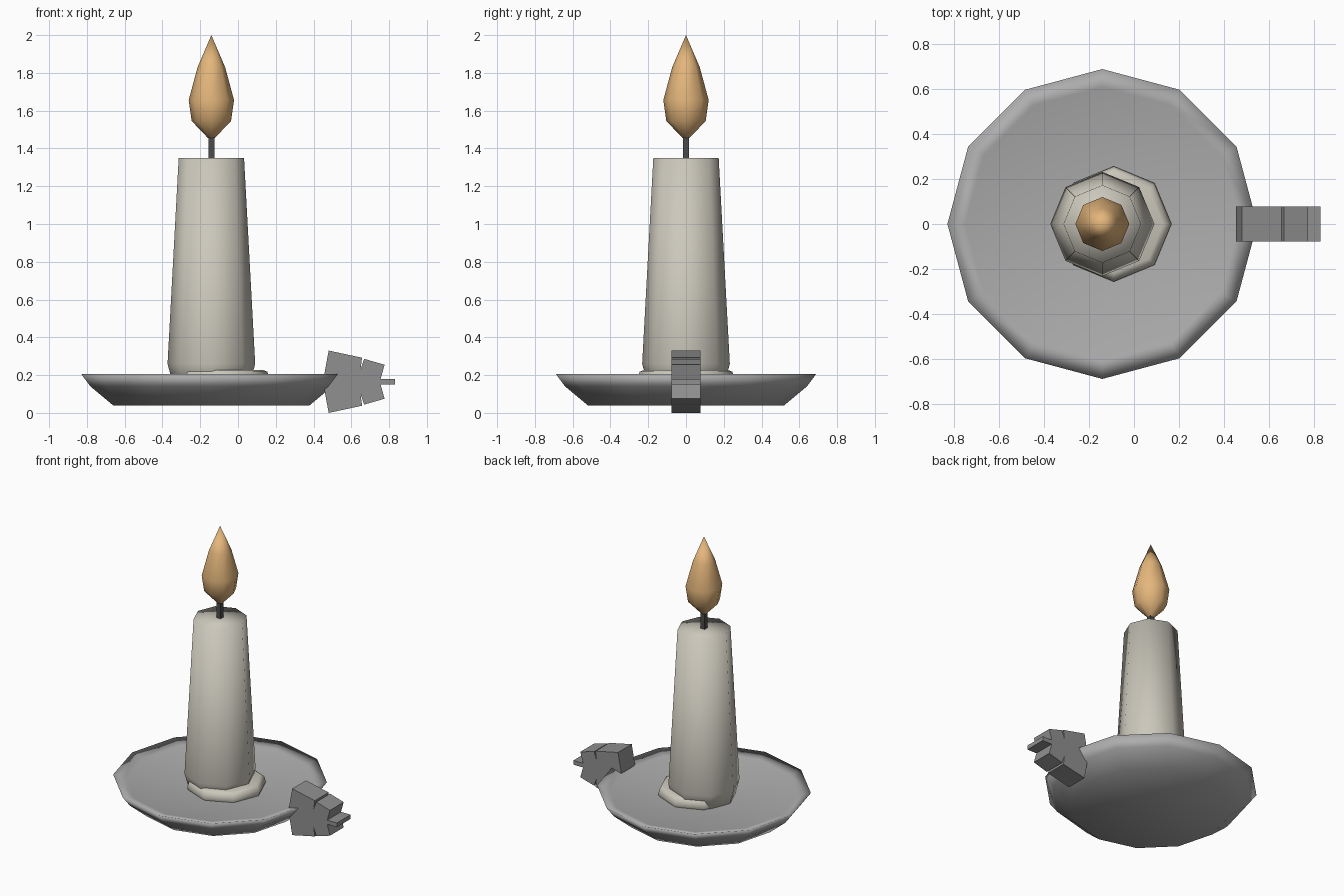
import bpy, bmesh, math

if "Cube" in bpy.data.objects:
    bpy.data.objects.remove(bpy.data.objects["Cube"])

CX = -0.141  # candle axis


def material(name, color):
    m = bpy.data.materials.new(name)
    m.diffuse_color = (*color, 1)
    m.use_nodes = True
    m.node_tree.nodes["Principled BSDF"].inputs["Base Color"].default_value = m.diffuse_color
    return m


def finish(bm, name, mat=None, smooth=False):
    bmesh.ops.recalc_face_normals(bm, faces=bm.faces[:])
    me = bpy.data.meshes.new(name)
    bm.to_mesh(me)
    bm.free()
    for p in me.polygons:
        p.use_smooth = smooth
    if mat:
        me.materials.append(mat)
    ob = bpy.data.objects.new(name, me)
    bpy.context.collection.objects.link(ob)
    return ob


def lathe(name, profile, sides, cx=CX, mat=None, smooth=True, turn=0.0):
    """Revolve (radius, z) points; radius 0 makes a pole."""
    bm = bmesh.new()
    rings = []
    for r, z in profile:
        if r == 0:
            rings.append([bm.verts.new((cx, 0, z))] * sides)
        else:
            angles = [turn + 2 * math.pi * i / sides for i in range(sides)]
            rings.append([bm.verts.new((cx + r * math.cos(a), r * math.sin(a), z)) for a in angles])
    for lo, hi in zip(rings, rings[1:]):
        for i in range(sides):
            j = (i + 1) % sides
            bm.faces.new(list(dict.fromkeys((lo[i], lo[j], hi[j], hi[i]))))
    return finish(bm, name, mat, smooth)


def block(name, corners, half, mat):
    """Extrude an x-z outline across y."""
    bm = bmesh.new()
    front = [bm.verts.new((x, -half, z)) for x, z in corners]
    back = [bm.verts.new((x, half, z)) for x, z in corners]
    bm.faces.new(front)
    bm.faces.new(back[::-1])
    n = len(corners)
    for i in range(n):
        j = (i + 1) % n
        bm.faces.new((front[i], back[i], back[j], front[j]))
    return finish(bm, name, mat)


wax = material("wax", (0.60, 0.575, 0.50))
fire = material("fire", (0.78, 0.47, 0.20))
char = material("char", (0.07, 0.07, 0.07))
metal = material("metal", (0.42, 0.42, 0.42))
dark_metal = material("dark_metal", (0.28, 0.28, 0.28))

# Shallow dish with a gently hollowed top
lathe("dish", [(0, 0.04), (0.52, 0.04), (0.64, 0.14), (0.69, 0.207), (0.61, 0.185), (0, 0.145)],
      12, mat=metal)

# Melted wax pool, slightly off axis
lathe("wax_pool", [(0, 0.13), (0.24, 0.13), (0.257, 0.18), (0.245, 0.218), (0.22, 0.228), (0, 0.228)],
      8, cx=-0.09, mat=wax)

# Candle, wick and flame
lathe("candle", [(0, 0.14), (0.20, 0.14), (0.232, 0.26), (0.173, 1.35), (0, 1.35)], 8, mat=wax)
lathe("wick", [(0, 1.33), (0.023, 1.33), (0.023, 1.48), (0, 1.48)], 4, mat=char,
      smooth=False, turn=math.pi / 4)
lathe("flame", [(0, 1.45), (0.018, 1.455), (0.104, 1.545), (0.12, 1.656), (0.073, 1.83), (0, 2.0)],
      8, mat=fire)

# Handle: notched outline, upper half mirrored about mid height
MID = 0.165
upper = [(0.456, 0.20), (0.480, 0.33), (0.657, 0.292), (0.648, 0.228), (0.668, 0.286),
         (0.776, 0.255), (0.755, 0.18), (0.83, 0.18)]
block("handle", upper + [(x, 2 * MID - z) for x, z in reversed(upper)], 0.077, dark_metal)
